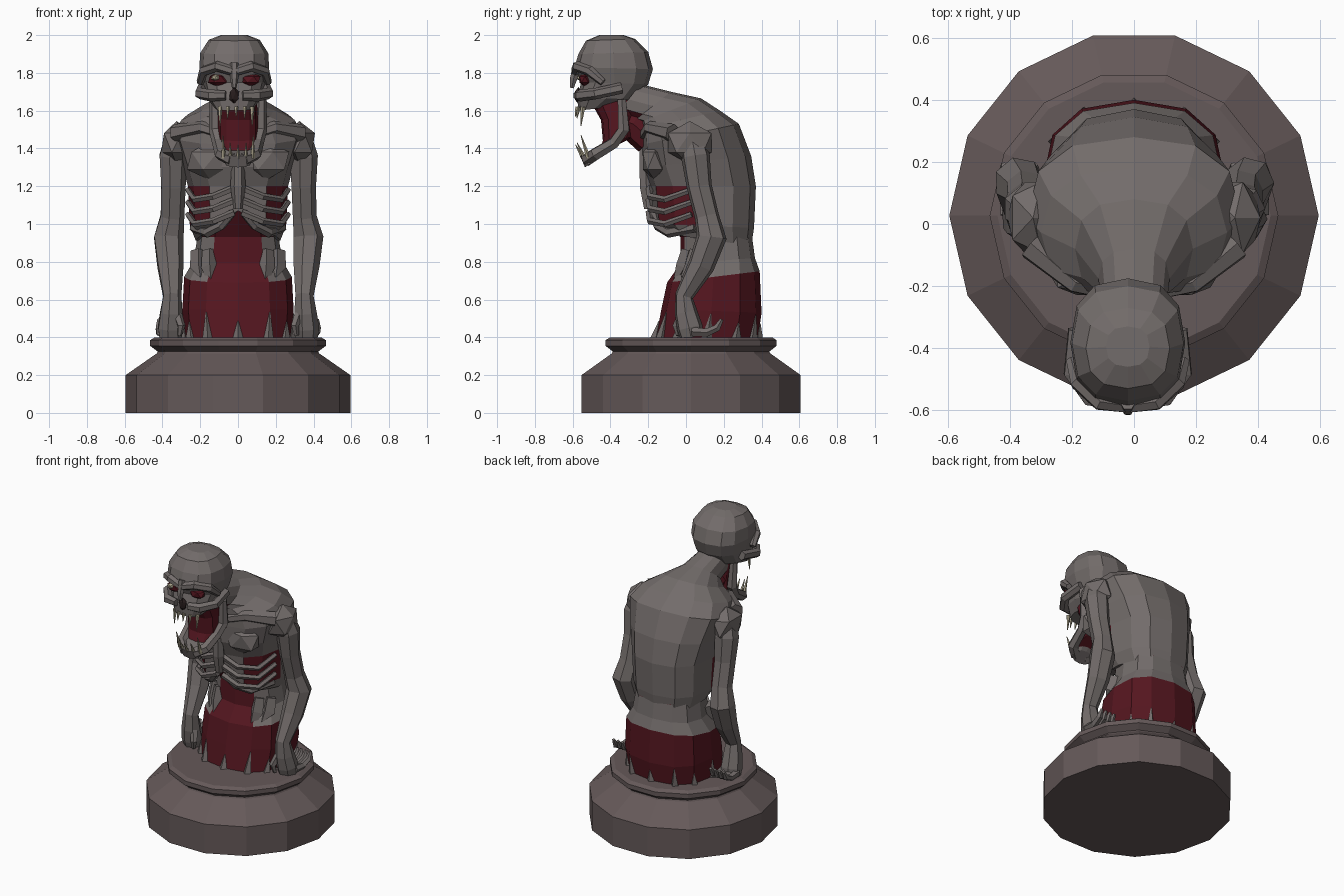
import bpy, bmesh, math
from mathutils import Vector


def material(name, col):
    m = bpy.data.materials.new(name)
    m.diffuse_color = (*col, 1)
    return m


SKIN = material("dry_skin", (0.17, 0.15, 0.145))
RED = material("dark_red", (0.09, 0.008, 0.014))
BONE = material("bone", (0.42, 0.38, 0.27))
STONE = material("stone", (0.13, 0.10, 0.10))
DARK = material("hollow", (0.02, 0.012, 0.012))


def skin_rings(name, rings, mats, pick=None, merge=0):
    """Bridge equal-length rings of points, cap both ends."""
    bm = bmesh.new()
    vs = [[bm.verts.new(p) for p in r] for r in rings]
    n = len(vs[0])
    for k in range(len(vs) - 1):
        for i in range(n):
            j = (i + 1) % n
            f = bm.faces.new((vs[k][i], vs[k][j], vs[k + 1][j], vs[k + 1][i]))
            if pick:
                f.material_index = pick(k, i, f.calc_center_median())
    bm.faces.new(vs[0][::-1])
    bm.faces.new(vs[-1])
    bmesh.ops.recalc_face_normals(bm, faces=bm.faces)
    me = bpy.data.meshes.new(name)
    bm.to_mesh(me)
    bm.free()
    for m in mats:
        me.materials.append(m)
    ob = bpy.data.objects.new(name, me)
    bpy.context.collection.objects.link(ob)
    return ob


def section(yf, zf, yb, zb, hw, arch=0, cx=0, n=12, e=0.8):
    """Tilted superellipse ring, index 0 is the front centre."""
    pts = []
    for i in range(n):
        a = 2 * math.pi * i / n
        s, c = math.sin(a), math.cos(a)
        x = hw * math.copysign(abs(s) ** e, s) if abs(s) > 1e-6 else 0
        t = 0.5 - 0.5 * (math.copysign(abs(c) ** e, c) if abs(c) > 1e-6 else 0)
        pts.append((cx + x, yf + (yb - yf) * t, zf + (zb - zf) * t + (arch if i == 0 else 0)))
    return pts


def tube(name, path, mat, n=6, sx=1.0):
    """Tapered limb through (x, y, z, radius) points."""
    P = [Vector(p[:3]) for p in path]
    rings, u = [], None
    for k, p in enumerate(P):
        t = (P[min(k + 1, len(P) - 1)] - P[max(k - 1, 0)]).normalized()
        if u is None:
            u = Vector((1, 0, 0)) if abs(t.x) < 0.7 else Vector((0, 0, 1))
        u = (u - t * u.dot(t)).normalized()
        v = t.cross(u)
        r = path[k][3]
        rings.append([p + r * (sx * u * math.cos(2 * math.pi * i / n) + v * math.sin(2 * math.pi * i / n))
                      for i in range(n)])
    return skin_rings(name, rings, [mat])


def blob(name, loc, scale, mat, sub=1):
    bpy.ops.mesh.primitive_ico_sphere_add(subdivisions=sub, radius=1, location=loc)
    ob = bpy.context.object
    ob.name, ob.scale = name, scale
    ob.data.materials.append(mat)
    return ob


def flip(s, path, cx=0):
    return [(cx + s * p[0], *p[1:]) for p in path]


# Fourteen-sided stepped plinth
profile = [(0.595, 0), (0.595, 0.2), (0.43, 0.315), (0.425, 0.325), (0.465, 0.355), (0.465, 0.385), (0.44, 0.4)]
skin_rings("plinth", [[(r * math.cos(i * math.pi / 7), 0.027 + r * math.sin(i * math.pi / 7), z)
                       for i in range(14)] for r, z in profile], [STONE])

# Hips and belly: red cloth below, open red belly at the front
hips = [section(-0.16, 0.39, 0.38, 0.39, 0.28), section(-0.13, 0.55, 0.40, 0.53, 0.295),
        section(-0.10, 0.69, 0.39, 0.75, 0.285), section(-0.03, 0.79, 0.365, 0.82, 0.235),
        section(-0.03, 0.93, 0.35, 0.93, 0.215), section(-0.13, 1.08, 0.30, 1.05, 0.17)]
skin_rings("hips_and_belly", hips, [RED, SKIN], lambda k, i, c: 0 if k < 2 or i in (0, 11) or k == 4 else 1)

# Ribcage, hunched back and neck
chest = [section(-0.11, 0.95, 0.345, 0.88, 0.225, 0.12), section(-0.17, 1.0, 0.36, 0.98, 0.255, 0.07),
         section(-0.19, 1.20, 0.37, 1.2, 0.265), section(-0.23, 1.30, 0.345, 1.36, 0.30),
         section(-0.235, 1.42, 0.28, 1.53, 0.345), section(-0.235, 1.50, 0.18, 1.60, 0.30),
         section(-0.24, 1.54, 0.08, 1.665, 0.19), section(-0.27, 1.55, -0.08, 1.70, 0.115),
         section(-0.37, 1.58, -0.24, 1.74, 0.10)]
skin_rings("ribcage_and_back", chest, [SKIN, RED],
           lambda k, i, c: 1 if (k == 1 and i in (1, 2, 9, 10)) or (k == 7 and i in (0, 1, 10, 11)) else 0)
tube("breastbone", [(0, -0.20, 1.08, 0.025), (0, -0.21, 1.2, 0.04), (0, -0.22, 1.42, 0.03)], SKIN)

# Skull
CX = -0.02
skull = [section(-0.57, 1.60, -0.40, 1.62, 0.10, cx=CX), section(-0.575, 1.67, -0.27, 1.66, 0.145, cx=CX),
         section(-0.555, 1.75, -0.20, 1.74, 0.165, cx=CX), section(-0.59, 1.83, -0.175, 1.82, 0.185, cx=CX),
         section(-0.57, 1.90, -0.20, 1.91, 0.18, cx=CX), section(-0.53, 1.97, -0.27, 1.98, 0.135, cx=CX),
         section(-0.46, 2.0, -0.33, 2.0, 0.07, cx=CX)]
skin_rings("skull", skull, [SKIN])
tube("nose_bridge", [(CX, -0.575, 1.85, 0.025), (CX, -0.595, 1.77, 0.022), (CX, -0.605, 1.72, 0.012)], SKIN)
blob("nose_hole", (CX, -0.57, 1.68), (0.03, 0.022, 0.045), DARK)

# Throat and mouth lining
skin_rings("mouth_lining", [section(-0.48, 1.35, -0.36, 1.42, 0.075, cx=0), section(-0.44, 1.44, -0.28, 1.46, 0.105),
                            section(-0.45, 1.55, -0.27, 1.58, 0.105), section(-0.5, 1.64, -0.26, 1.66, 0.10)], [RED])
tube("throat", [(0, -0.37, 1.56, 0.08), (0, -0.28, 1.53, 0.09), (0, -0.19, 1.45, 0.09)], RED, 8)
skin_rings("chin", [section(-0.535, 1.30, -0.46, 1.35, 0.07), section(-0.56, 1.36, -0.42, 1.40, 0.085)], [SKIN])

# Teeth: x offset, length, radius
for x, ln, r in [(-0.085, 0.10, 0.014), (-0.045, 0.06, 0.012), (0, 0.05, 0.012), (0.045, 0.06, 0.012), (0.085, 0.10, 0.014)]:
    y = -0.575 + 4 * x * x
    tube("upper_tooth", [(x + CX / 2, y, 1.62, r), (x + CX / 2, y - 0.01, 1.62 - ln, 0.002)], BONE, 5)
    tube("lower_tooth", [(x * 0.9, y + 0.03, 1.35, r), (x * 0.95, y - 0.01, 1.37 + ln, 0.002)], BONE, 5)

for s, side in ((1, "left"), (-1, "right")):
    # Face details
    blob(side + "_eye_socket", (CX + s * 0.085, -0.535, 1.765), (0.06, 0.035, 0.038), RED)
    tube(side + "_brow", flip(s, [(0.01, -0.585, 1.81, 0.025), (0.09, -0.575, 1.835, 0.028),
                                  (0.16, -0.51, 1.81, 0.028), (0.18, -0.44, 1.75, 0.02)], CX), SKIN)
    tube(side + "_cheekbone", flip(s, [(0.045, -0.575, 1.68, 0.025), (0.12, -0.56, 1.68, 0.032),
                                       (0.18, -0.48, 1.69, 0.03), (0.165, -0.34, 1.72, 0.03)], CX), SKIN)
    tube(side + "_jaw", flip(s, [(0.125, -0.34, 1.66, 0.025), (0.12, -0.33, 1.50, 0.035), (0.105, -0.38, 1.43, 0.032),
                                 (0.09, -0.48, 1.37, 0.035), (0.03, -0.525, 1.34, 0.035)]), SKIN)
    # Chest muscles, collarbones and ribs
    blob(side + "_chest_muscle", (s * 0.145, -0.165, 1.335), (0.14, 0.075, 0.105), SKIN)
    tube(side + "_collarbone", flip(s, [(0.03, -0.225, 1.46, 0.03), (0.19, -0.19, 1.51, 0.035),
                                        (0.33, -0.07, 1.48, 0.05)]), SKIN)
    for k in range(3):
        z = 1.19 - 0.065 * k
        tube(side + "_rib", flip(s, [(0.02, -0.195, z, 0.02), (0.13, -0.19, z - 0.045, 0.019),
                                     (0.23, -0.11, z - 0.06, 0.018), (0.265, 0.03, z - 0.01, 0.016)]), SKIN, 5)
    tube(side + "_lower_rib_edge", flip(s, [(0.03, -0.185, 1.06, 0.022), (0.09, -0.15, 0.99, 0.025),
                                            (0.16, -0.09, 0.955, 0.028), (0.235, 0.05, 0.98, 0.025)]), SKIN)
    # Shoulder and arm
    blob(side + "_shoulder", (s * 0.325, 0.02, 1.43), (0.092, 0.135, 0.115), SKIN)
    tube(side + "_arm", flip(s, [(0.33, 0.03, 1.46, 0.06), (0.345, 0.05, 1.36, 0.078), (0.345, 0.07, 1.2, 0.068),
                                 (0.35, 0.11, 1.04, 0.066), (0.37, 0.135, 0.93, 0.082), (0.36, 0.08, 0.78, 0.072),
                                 (0.35, -0.01, 0.62, 0.05), (0.355, 0.0, 0.53, 0.062),
                                 (0.36, 0.02, 0.45, 0.07), (0.36, 0.03, 0.40, 0.062)]), SKIN, 7)
    for k in range(4):
        x = 0.31 + 0.033 * k
        tube(side + "_finger", flip(s, [(x, 0.03, 0.43, 0.026), (x + 0.005, 0.11, 0.425, 0.022),
                                        (x + 0.01, 0.165, 0.45, 0.02), (x + 0.01, 0.19, 0.495, 0.01)]), SKIN, 5)
    tube(side + "_thumb", flip(s, [(0.32, -0.02, 0.52, 0.025), (0.30, -0.05, 0.46, 0.022), (0.31, -0.04, 0.41, 0.012)]), SKIN, 5)
    # Torn skin hanging over the cloth
    for x, y, dz in ((0.15, -0.015, 0.0), (0.21, 0.03, 0.06)):
        tube(side + "_skin_flap", flip(s, [(x, y + 0.03, 0.86, 0.04), (x, y + 0.005, 0.77, 0.045),
                                           (x - 0.01, y - 0.055, 0.66 + dz, 0.004)]), SKIN, 4)

blob("eye", (CX - 0.10, -0.56, 1.775), (0.025, 0.02, 0.018), BONE)

# Torn points around the foot of the cloth
for i, (p, q) in enumerate(zip(hips[0], hips[1])):
    a, b = Vector(p), Vector(q)
    h = 0.9 if i % 2 else 0.6
    tip = a.lerp(b, h)
    tube("cloth_tear", [(a.x, a.y, 0.395, 0.028), (tip.x, tip.y, tip.z, 0.003)], SKIN, 4)
